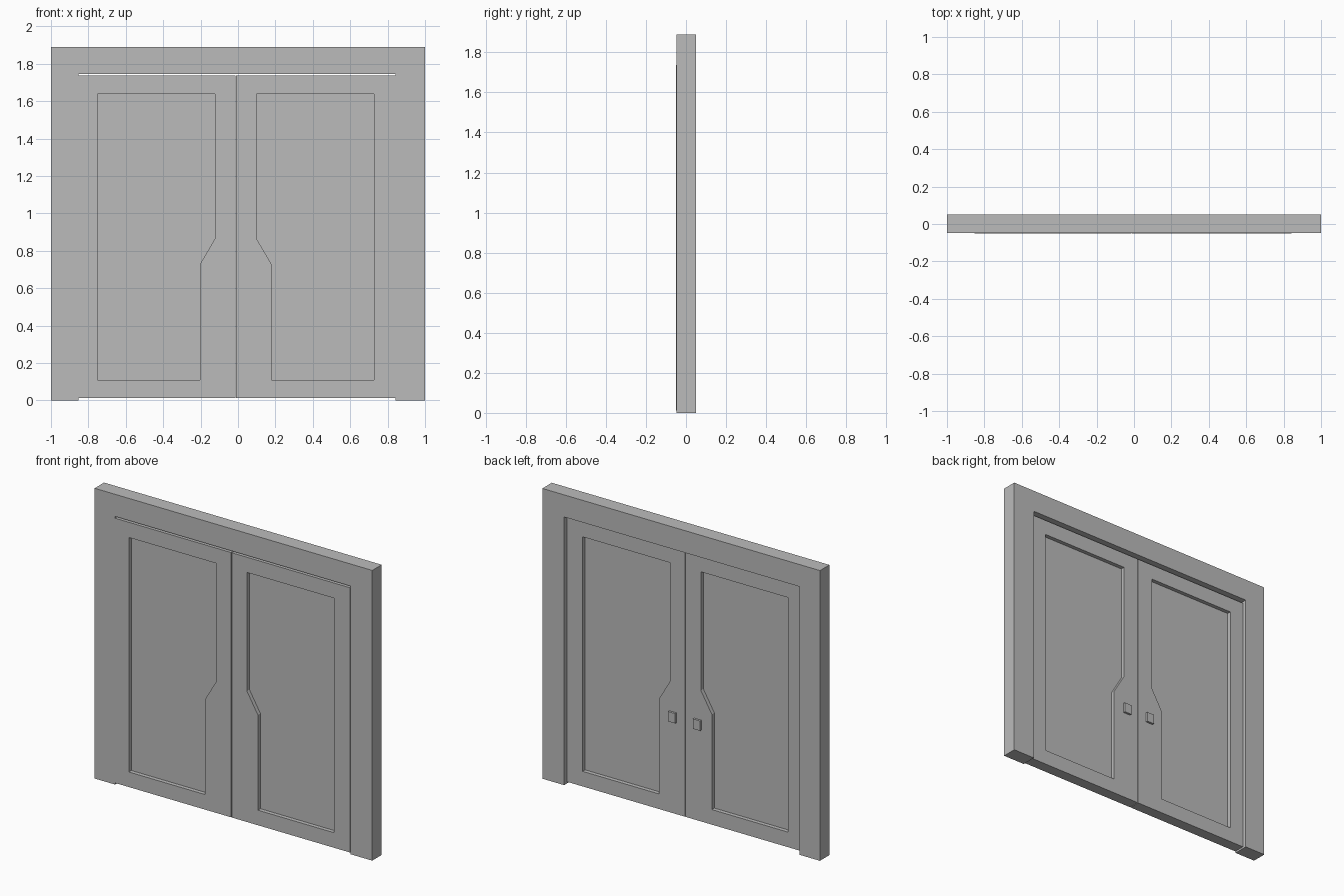
import bpy, bmesh

cube = bpy.data.objects.get("Cube")
if cube:
    bpy.data.objects.remove(cube, do_unlink=True)

grey = bpy.data.materials.new("plain_grey")
grey.use_nodes = True
grey.diffuse_color = (0.5, 0.5, 0.5, 1)
grey.node_tree.nodes["Principled BSDF"].inputs["Base Color"].default_value = (0.5, 0.5, 0.5, 1)

FRAME_FRONT, FRAME_BACK = -0.047, 0.05
DOOR_FRONT, DOOR_BACK = -0.05, 0.023
RECESS = 0.026
SEAM = -0.012          # x of the joint between the doors
LEFT, RIGHT = 0.843, -0.852
DOOR_LOW, DOOR_TOP = 0.012, 1.736


def finish(name, bm):
    bmesh.ops.recalc_face_normals(bm, faces=bm.faces)
    mesh = bpy.data.meshes.new(name)
    bm.to_mesh(mesh)
    bm.free()
    mesh.materials.append(grey)
    obj = bpy.data.objects.new(name, mesh)
    bpy.context.collection.objects.link(obj)
    return obj


def loop(bm, outline, y):
    return [bm.verts.new((x, y, z)) for x, z in outline]


def bridge(bm, a, b):
    for i in range(len(a)):
        j = (i + 1) % len(a)
        bm.faces.new((a[i], a[j], b[j], b[i]))


# Surround: an upside-down U, extruded front to back
bm = bmesh.new()
arch = [(-1, 0), (RIGHT, 0), (RIGHT, 1.746), (LEFT, 1.746),
        (LEFT, 0), (1, 0), (1, 1.89), (-1, 1.89)]
front, back = loop(bm, arch, FRAME_FRONT), loop(bm, arch, FRAME_BACK)
bridge(bm, front, back)
bm.faces.new(front)
bm.faces.new(back)
finish("door_frame", bm)


# Door leaf with a notched panel sunk into both faces
def door(name, side, outer_edge):
    def at(points):
        return [(SEAM + side * d, z) for d, z in points]

    width = abs(outer_edge - SEAM)
    gap = 0.002
    rim = at([(gap, DOOR_LOW), (width, DOOR_LOW), (width, DOOR_TOP),
              (gap, DOOR_TOP), (gap, 0.865), (gap, 0.73)])
    panel = at([(0.19, 0.11), (0.74, 0.11), (0.74, 1.637),
                (0.111, 1.637), (0.111, 0.865), (0.19, 0.73)])
    bm = bmesh.new()
    rims = []
    for y, inward in ((DOOR_FRONT, 1), (DOOR_BACK, -1)):
        edge = loop(bm, rim, y)
        lip = loop(bm, panel, y)
        floor = loop(bm, panel, y + inward * RECESS)
        bridge(bm, edge, lip)
        bridge(bm, lip, floor)
        bm.faces.new(floor)
        rims.append(edge)
    bridge(bm, *rims)
    # the sunk panels are separate shells from the rim only by depth
    finish(name, bm)


# Small square handle on the back of each door
def handle(name, side):
    x, z, half = SEAM + side * 0.09, 0.64, 0.026
    square = [(x - half, z - half - 0.006), (x + half, z - half - 0.006),
              (x + half, z + half + 0.006), (x - half, z + half + 0.006)]
    bm = bmesh.new()
    base, face = loop(bm, square, DOOR_BACK), loop(bm, square, DOOR_BACK + 0.014)
    bridge(bm, base, face)
    bm.faces.new(base)
    bm.faces.new(face)
    finish(name, bm)


for label, side, outer in (("left", 1, LEFT), ("right", -1, RIGHT)):
    door(label + "_door", side, outer)
    handle(label + "_handle", side)
